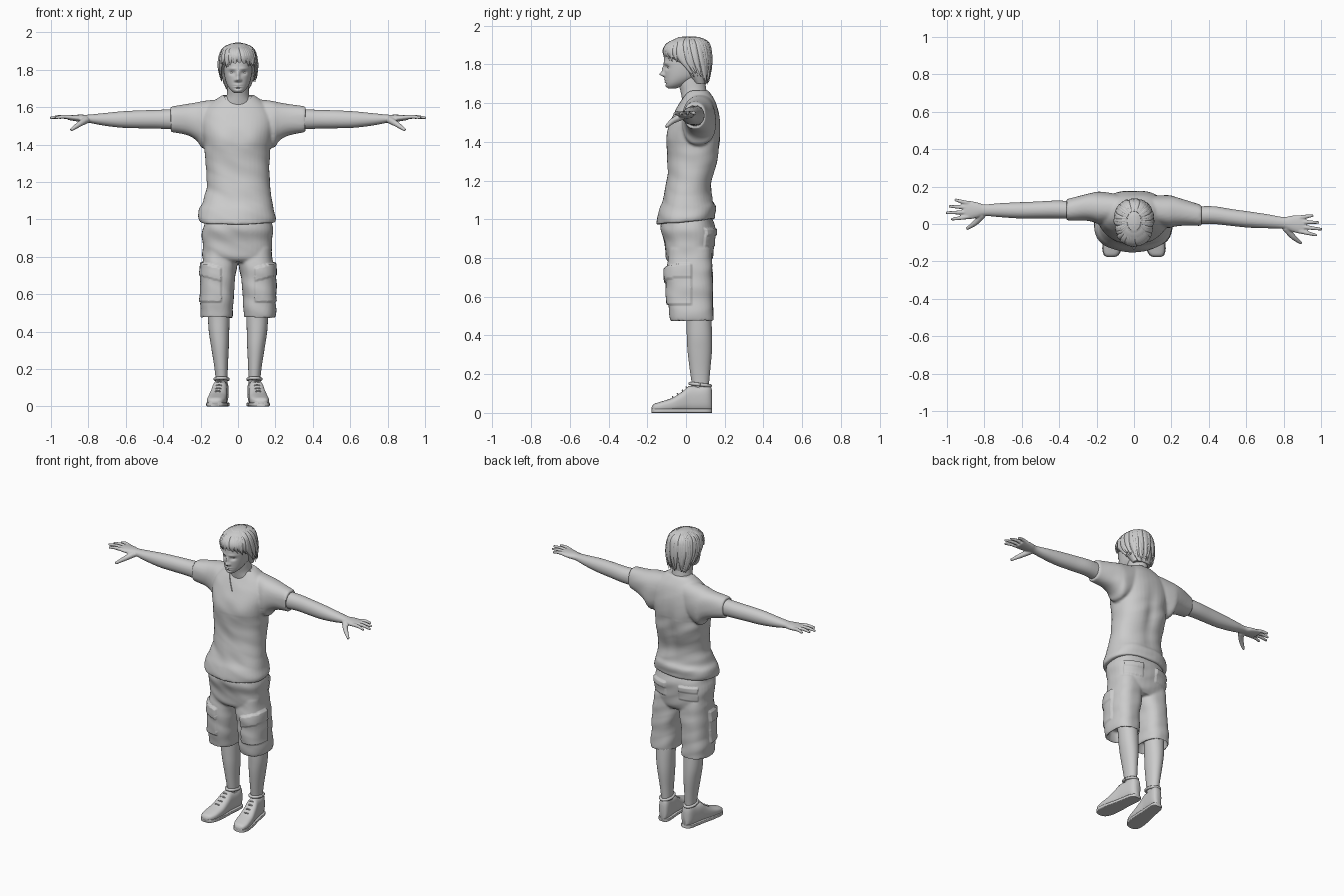
import bpy, bmesh, math, random
from mathutils import Vector, Matrix, noise

if "Cube" in bpy.data.objects:
    bpy.data.objects.remove(bpy.data.objects["Cube"])

random.seed(4)

def refine(rows, sub):
    """Catmull-Rom interpolation between rows of numbers."""
    out, last = [], len(rows) - 1
    for i in range(last):
        p = [rows[min(max(j, 0), last)] for j in (i - 1, i, i + 1, i + 2)]
        for k in range(sub):
            t = k / sub
            out.append([0.5 * (2 * b + (c - a) * t + (2 * a - 5 * b + 4 * c - d) * t * t
                               + (3 * b - a - 3 * c + d) * t ** 3) for a, b, c, d in zip(*p)])
    return out + [list(rows[-1])]

def skin(bm, rings):
    vs = [[bm.verts.new(c) for c in r] for r in rings]
    n = len(vs[0])
    for a, b in zip(vs, vs[1:]):
        for i in range(n):
            bm.faces.new((a[i], a[(i + 1) % n], b[(i + 1) % n], b[i]))
    bm.faces.new(vs[0])
    bm.faces.new(vs[-1])

def oval(r, ang, n):
    c, s = math.cos(ang), math.sin(ang)
    t, a0, a1, b0, b1 = r
    return (t, (a0 + a1) / 2 + (a1 - a0) / 2 * math.copysign(abs(c) ** (2 / n), c),
            (b0 + b1) / 2 + (b1 - b0) / 2 * math.copysign(abs(s) ** (2 / n), s))

def loft(bm, rows, axis=2, n=2.3, side=1, seg=40, sub=5):
    """Rows are (position on axis, then min and max of the two other axes)."""
    rings = []
    for r in refine(rows, sub):
        ring = []
        for i in range(seg):
            t, u, v = oval(r, 2 * math.pi * i / seg, n)
            x, y, z = ((t, u, v), (u, t, v), (u, v, t))[axis]
            ring.append((x * side, y, z))
        rings.append(ring)
    skin(bm, rings)

def tube(bm, rows, ref, flat=1, side=1, seg=10, sub=4):
    """Rows are (x, y, z, radius); ref is the direction that flat squashes."""
    rows = refine(rows, sub)
    pts = [Vector((r[0] * side, r[1], r[2])) for r in rows]
    rings = []
    for i, p in enumerate(pts):
        t = (pts[min(i + 1, len(pts) - 1)] - pts[max(i - 1, 0)]).normalized()
        u = (ref - t * ref.dot(t)).normalized()
        v = t.cross(u)
        rings.append([p + (u * flat * math.cos(a) + v * math.sin(a)) * max(rows[i][3], .001)
                      for a in (2 * math.pi * k / seg for k in range(seg))])
    skin(bm, rings)

def bake(ob):
    dg = bpy.context.evaluated_depsgraph_get()
    me = bpy.data.meshes.new_from_object(ob.evaluated_get(dg))
    ob.modifiers.clear()
    ob.data = me
    return ob

def shade(ob, angle=50):
    ob.data.shade_smooth()
    ob.data.set_sharp_from_angle(angle=math.radians(angle))

def finish(name, bm, voxel=0, smooth=3):
    bmesh.ops.recalc_face_normals(bm, faces=bm.faces)
    me = bpy.data.meshes.new(name)
    bm.to_mesh(me)
    bm.free()
    ob = bpy.data.objects.new(name, me)
    bpy.context.collection.objects.link(ob)
    if voxel:
        m = ob.modifiers.new("fuse", 'REMESH')
        m.mode, m.voxel_size = 'VOXEL', voxel
        m = ob.modifiers.new("relax", 'SMOOTH')
        m.factor, m.iterations = .5, smooth
        bake(ob)
    shade(ob)
    return ob

def sculpt(ob, fn):
    normals = [v.normal.copy() for v in ob.data.vertices]
    for v, n in zip(ob.data.vertices, normals):
        v.co += fn(v.co.copy(), n)
    ob.data.update()

def folds(p, amount):
    return noise.noise(Vector((p.x * 7, p.y * 7, p.z * 15 + p.x * 6))) * amount

def dy(s, x):
    """The left arm sits further back; the right arm sweeps forward."""
    return -.1 * max(0, x - .42) if s > 0 else .03 * min(1, x / .3)

# shirt: torso and sleeves fused
bm = bmesh.new()
loft(bm, [(.972, -.208, .2, -.15, .148), (1.0, -.215, .203, -.15, .15), (1.05, -.205, .192, -.138, .155),
          (1.1, -.186, .182, -.12, .138), (1.2, -.167, .17, -.1, .137), (1.3, -.175, .17, -.095, .167),
          (1.4, -.18, .175, -.102, .178), (1.48, -.195, .19, -.09, .178), (1.55, -.195, .19, -.062, .17),
          (1.6, -.17, .165, -.035, .155), (1.64, -.12, .12, -.012, .132), (1.665, -.085, .085, 0, .115)])
sleeve = [(.08, .0, .15, 1.43, 1.645), (.18, -.02, .155, 1.38, 1.634), (.22, -.012, .147, 1.42, 1.626),
          (.27, -.008, .13, 1.45, 1.617), (.36, -.012, .102, 1.466, 1.602)]
for s in (1, -1):
    loft(bm, [(x, a + dy(s, x), b + dy(s, x), c, d) for x, a, b, c, d in sleeve], axis=0, side=s)
shirt = finish("shirt", bm, .0075, 4)

def drape(p, n):
    hem = Vector((0, 0, (p.y + .15) * .1 * max(0, min(1, 1 - (p.z - .97) / .15))))
    spine = -.012 * math.exp(-(p.x / .04) ** 2 - ((p.z - 1.3) / .15) ** 2) * (p.y > .05)
    chest = .006 * math.exp(-((abs(p.x) - .08) / .05) ** 2 - ((p.z - 1.43) / .05) ** 2) * (p.y < 0)
    return hem + n * (folds(p, .006 if p.z < 1.4 else .003) + spine + chest)
sculpt(shirt, drape)

# chest skin showing in the V neckline
chest = shirt.copy()
chest.data = shirt.data.copy()
chest.name = "chest_skin"
bpy.context.collection.objects.link(chest)
sculpt(chest, lambda p, n: n * -.006)
bm = bmesh.new()
skin(bm, [[(0, y, 1.54), (.088, y, 1.68), (-.088, y, 1.68)] for y in (-.3, .03)])
cutter = finish("neckline_cutter", bm)
cutter.hide_render = True
for ob, op in ((shirt, 'DIFFERENCE'), (chest, 'INTERSECT')):
    m = ob.modifiers.new("neckline", 'BOOLEAN')
    m.operation, m.object, m.solver = op, cutter, 'EXACT'
    shade(bake(ob))
bpy.data.objects.remove(cutter)

# arms with hands
arm = [(.3, -.004, .092, 1.478, 1.592), (.42, 0, .095, 1.485, 1.586), (.52, 0, .09, 1.487, 1.583),
       (.62, 0, .086, 1.49, 1.578), (.72, .007, .081, 1.502, 1.568), (.8, .013, .075, 1.517, 1.56),
       (.84, .003, .086, 1.521, 1.56), (.88, -.004, .093, 1.527, 1.559), (.91, .0, .09, 1.532, 1.557)]
fingers = [(.008, -.005, .978), (.033, .03, 1.006), (.058, .065, .99), (.081, .1, .958)]
for s, name in ((1, "left_arm"), (-1, "right_arm")):
    bm = bmesh.new()
    loft(bm, [(x, a + dy(s, x), b + dy(s, x), c, d) for x, a, b, c, d in arm], axis=0, side=s, n=2.1)
    digits = [[(.885, a, 1.545, .012), ((.89 + x) / 2, (a + b) / 2, 1.549, .0105), (x, b, 1.543, .007)]
              for a, b, x in fingers]
    digits.append([(.81, .02, 1.533, .02), (.85, -.025, 1.508, .015), (.895, -.056, 1.477, .008)])
    for d in digits:
        tube(bm, [(x, y + dy(s, x), z, r) for x, y, z, r in d], Vector((0, 0, 1)), side=s)
    finish(name, bm, .0045, 2)

# shorts with raised cargo pockets and hollow leg openings
bm = bmesh.new()
loft(bm, [(.77, -.16, .155, -.08, .12), (.8, -.19, .183, -.105, .138), (.88, -.19, .182, -.113, .147),
          (.95, -.19, .186, -.13, .15), (1.02, -.17, .17, -.12, .13)], n=2.5)
for s in (1, -1):
    loft(bm, [(.54, .05, .18, -.06, .12), (.487, .043, .187, -.068, .13), (.478, .03, .199, -.08, .143),
              (.55, .026, .2, -.09, .14), (.65, .02, .196, -.096, .138), (.75, .006, .19, -.1, .138),
              (.85, -.01, .182, -.09, .13)], n=2.6, side=s)
shorts = finish("shorts", bm, .007, 3)

def pockets(p, n):
    out = folds(p, .007)
    if abs(p.x) > .09 and p.y < .03 and n.x * p.x - n.y * .1 > 0:
        top = .74 + .3 * (abs(p.x) - .09)
        out += .015 if top - .07 < p.z < top else .009 if .56 < p.z < top else 0
    if p.y > .06 and .05 < abs(p.x) < .16 and .86 < p.z < .95:
        out += .011 if p.z > .915 else .006
    return n * out
sculpt(shorts, pockets)

# lower legs and shoes
shoe = [(-.177, .016, .012, .03), (-.165, .036, .006, .046), (-.13, .049, .005, .058), (-.07, .05, .005, .078),
        (-.02, .045, .005, .11), (.015, .041, .005, .138), (.06, .039, .005, .14), (.105, .036, .005, .15),
        (.127, .027, .006, .14), (.135, .014, .012, .11)]
def toe_x(y):
    return .1 - .13 * y
for s, tag in ((1, "left"), (-1, "right")):
    bm = bmesh.new()
    loft(bm, [(.1, .06, .118, .035, .118), (.15, .056, .12, .03, .119), (.22, .054, .128, .02, .125),
              (.32, .049, .144, .008, .134), (.4, .047, .156, .004, .135), (.5, .045, .162, 0, .13),
              (.6, .05, .165, -.02, .125)], n=2.1, side=s)
    finish(tag + "_leg", bm)
    bm = bmesh.new()
    loft(bm, [(y, toe_x(y) - w, toe_x(y) + w, a, b) for y, w, a, b in shoe], axis=1, n=2.7, side=s)
    finish(tag + "_shoe", bm)
    bm = bmesh.new()
    loft(bm, [(y, toe_x(y) - w - .004, toe_x(y) + w + .004, 0, .022) for y, w, a, b in shoe],
         axis=1, n=7, side=s)
    finish(tag + "_sole", bm)
    # laces and padded ankle collar
    bm = bmesh.new()
    for y, z in ((-.065, .082), (-.04, .097), (-.015, .115), (.005, .132)):
        c = toe_x(y)
        tube(bm, [(c - .032, y + .012, z - .018, .004), (c, y - .004, z + .002, .004),
                  (c + .032, y + .012, z - .018, .004)], Vector((0, 1, 0)), side=s, seg=6)
    loop = [(.088 + .035 * math.cos(a), .073 + .052 * math.sin(a), .146 - .006 * math.sin(a), .009)
            for a in (math.pi * k / 6 for k in range(13))]
    tube(bm, loop, Vector((0, 0, 1)), side=s)
    finish(tag + "_laces_and_collar", bm)

# neck
bm = bmesh.new()
loft(bm, [(1.57, -.08, .08, -.01, .11), (1.62, -.075, .075, -.02, .11), (1.66, -.061, .061, -.028, .106),
          (1.71, -.057, .057, -.04, .1), (1.78, -.056, .056, -.04, .1)], n=2)
finish("neck", bm)

# head: smooth skull, features pushed in and out
bm = bmesh.new()
head = [(1.676, .02, -.092, -.05), (1.69, .038, -.103, -.01), (1.71, .053, -.107, .03), (1.74, .066, -.11, .08),
        (1.78, .074, -.112, .105), (1.82, .077, -.114, .115), (1.87, .077, -.108, .115),
        (1.91, .06, -.08, .095), (1.93, .03, -.03, .05)]
loft(bm, [(z, -w, w, a, b) for z, w, a, b in head], n=2.15, seg=128, sub=9)
face = finish("head", bm)
bumps = [(0, 1.748, .012, .011, -.024), (0, 1.772, .009, .02, -.013), (.014, 1.744, .007, .007, -.007),
         (.032, 1.784, .016, .011, .011), (.03, 1.806, .022, .007, -.004), (0, 1.72, .02, .004, -.005),
         (0, 1.709, .017, .005, -.005), (0, 1.7145, .022, .002, .003), (0, 1.7, .018, .004, .004),
         (0, 1.686, .016, .008, -.004)]
def features(p, n):
    if p.y > -.02:
        return Vector()
    return Vector((0, sum(d * math.exp(-((abs(p.x) - x) / sx) ** 2 - ((p.z - z) / sz) ** 2)
                          for x, z, sx, sz, d in bumps), 0))
sculpt(face, features)

# eyes
bm = bmesh.new()
for s in (1, -1):
    bmesh.ops.create_uvsphere(bm, u_segments=16, v_segments=10, radius=.0125,
                              matrix=Matrix.Translation((.031 * s, -.082, 1.784)))
finish("eyes", bm)

# hair: cap, then tapered locks following it
cap = [(1.7, -.062, .062, .04, .105), (1.75, -.084, .084, .0, .115), (1.79, -.094, .094, -.035, .125),
       (1.825, -.099, .099, -.085, .13), (1.85, -.102, .102, -.112, .132), (1.9, -.089, .089, -.1, .122),
       (1.93, -.06, .06, -.062, .092), (1.945, -.015, .015, -.01, .045)]
bm = bmesh.new()
loft(bm, cap, n=2.15, seg=48)
finish("hair_cap", bm)
fine = refine(cap, 12)
def on_cap(ang, z, out):
    row = min(fine, key=lambda r: abs(r[0] - z))
    _, x, y = oval(row, ang, 2.15)
    return (x + out * math.cos(ang), y + out * math.sin(ang), z)
bm = bmesh.new()
for i in range(64):
    ang = 2 * math.pi * (i + random.uniform(-.3, .3)) / 64
    front = -math.sin(ang)
    tip = 1.815 if front > .55 else 1.74 if front > -.3 else 1.7
    tip += random.uniform(-.008, .025)
    sweep = random.uniform(-.12, .22)
    low = max(tip, 1.83) if front > .55 else tip
    end = on_cap(ang + sweep, low, random.uniform(.002, .016))
    mid = (1.9 + low) / 2
    tube(bm, [on_cap(ang, 1.938, -.004) + (.006,), on_cap(ang + sweep * .3, 1.905, .0) + (.012,),
              on_cap(ang + sweep * .7, mid, .003) + (.013,), (end[0], end[1], tip, .002)],
         Vector((math.cos(ang), math.sin(ang), .2)), flat=.5, seg=8)
finish("hair_locks", bm)
